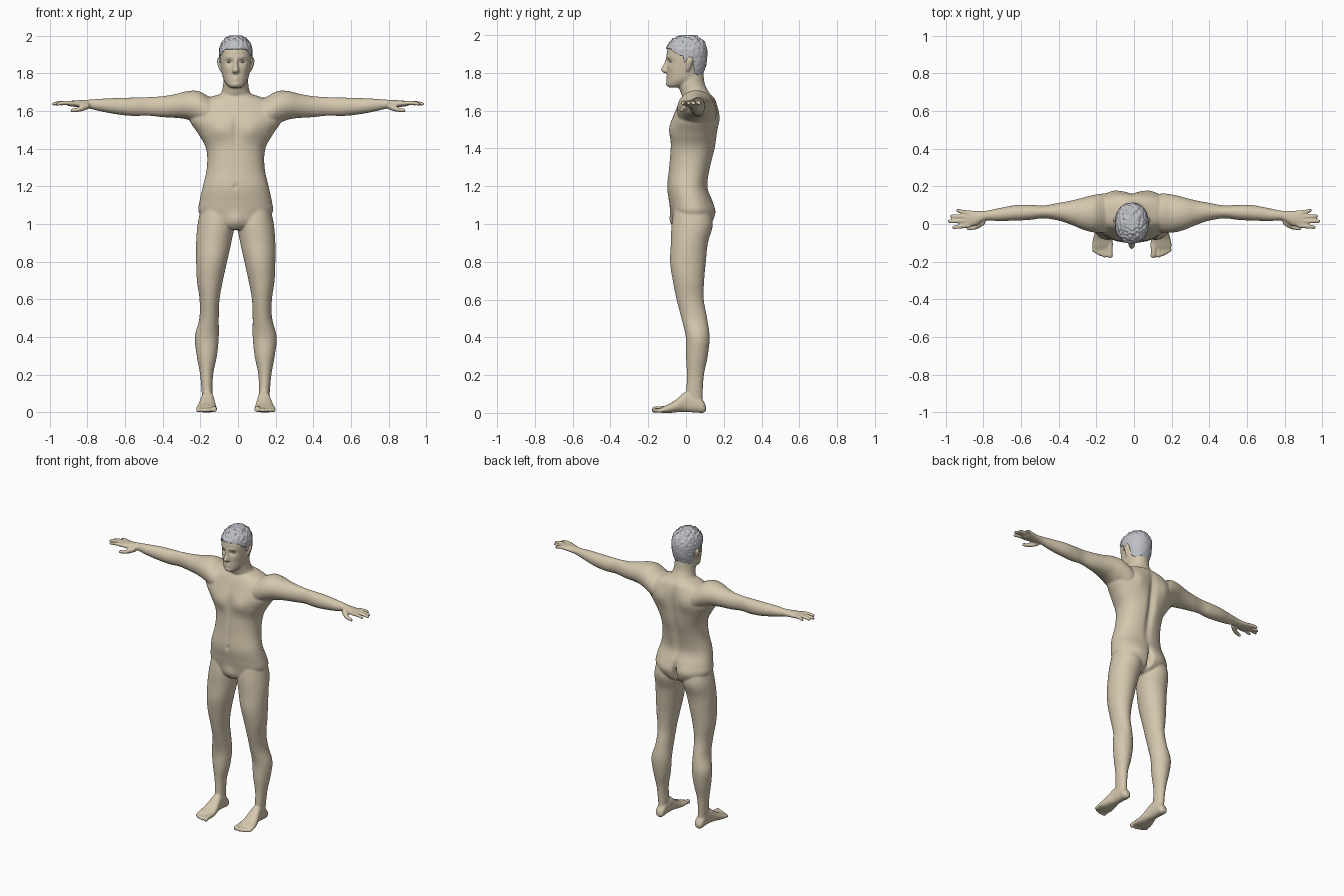
import bpy, bmesh, math
from mathutils import Vector, noise

cube = bpy.data.objects.get("Cube")
if cube:
    bpy.data.objects.remove(cube)

MID = -0.012  # the trunk, head and legs stand slightly off centre


def material(name, colour):
    mat = bpy.data.materials.new(name)
    mat.use_nodes = True
    mat.diffuse_color = (*colour, 1)
    bsdf = mat.node_tree.nodes["Principled BSDF"]
    bsdf.inputs["Base Color"].default_value = (*colour, 1)
    bsdf.inputs["Roughness"].default_value = 0.7
    return mat


def spline(rows, steps):
    """Smoothly resample a list of cross-sections."""
    out = []
    last = len(rows) - 1
    for i in range(last):
        a, b, c, d = (rows[max(0, min(last, i + k))] for k in (-1, 0, 1, 2))
        for s in range(steps):
            t = s / steps
            out.append([q + t / 2 * (r - p + t * (2 * p - 5 * q + 4 * r - w + t * (3 * (q - r) + w - p)))
                        for p, q, r, w in zip(a, b, c, d)])
    return out + [list(rows[-1])]


def loft(bm, axis, rows, steps=6, sides=32, side=1, shift=0, bumps=(), pad=0, power=1):
    """Loft sections (position, low a, high a, low b, high b) along an axis.
    Bumps are (x, z, x size, z size, height, front -1 or back 1)."""
    rings = []
    for pos, a0, a1, b0, b1 in spline(rows, steps):
        ring = []
        for k in range(sides):
            ang = math.tau * k / sides
            ca, sb = math.cos(ang), math.sin(ang)
            ca = math.copysign(abs(ca) ** power, ca)
            sb = math.copysign(abs(sb) ** power, sb)
            a = (a0 + a1) / 2 + ((a1 - a0) / 2 + pad) * ca
            b = (b0 + b1) / 2 + ((b1 - b0) / 2 + pad) * sb
            x, y, z = {"x": (pos, a, b), "y": (a, pos, b), "z": (a, b, pos)}[axis]
            for bx, bz, sx, sz, height, face in bumps:
                near = ((abs(x) - bx) / sx) ** 2 + ((z - bz) / sz) ** 2
                y += face * height * math.exp(-near) * math.sqrt(max(0, face * sb))
            ring.append(bm.verts.new((side * x + shift, y, z)))
        rings.append(ring)
    for lo, hi in zip(rings, rings[1:]):
        for k in range(sides):
            n = (k + 1) % sides
            bm.faces.new((lo[k], lo[n], hi[n], hi[k]))
    bm.faces.new(rings[0][::-1])
    bm.faces.new(rings[-1])


def round_rows(points):
    """Sections of a round tube from (position, a, b, radius)."""
    return [(p, a - r, a + r, b - r, b + r) for p, a, b, r in points]


def even(rows):
    """Sections symmetric in x from (z, half width, front, back)."""
    return [(z, -w, w, f, b) for z, w, f, b in rows]


def finish(name, bm, mat):
    bmesh.ops.recalc_face_normals(bm, faces=bm.faces)
    mesh = bpy.data.meshes.new(name)
    bm.to_mesh(mesh)
    bm.free()
    for poly in mesh.polygons:
        poly.use_smooth = True
    mesh.materials.append(mat)
    obj = bpy.data.objects.new(name, mesh)
    bpy.context.collection.objects.link(obj)
    return obj


skin = material("skin beige", (0.66, 0.57, 0.42))
hair_grey = material("hair grey", (0.52, 0.53, 0.57))
eye_white = material("eye white", (0.62, 0.62, 0.60))

# Trunk with chest, belly, spine and seat
trunk = even([(.97, .04, -.05, .08), (1.0, .14, -.07, .13), (1.06, .195, -.08, .15), (1.12, .192, -.09, .14),
              (1.2, .174, -.10, .115), (1.3, .153, -.09, .13), (1.4, .157, -.082, .155), (1.48, .2, -.08, .165),
              (1.55, .245, -.073, .17), (1.61, .24, -.052, .168), (1.66, .17, -.03, .155), (1.69, .08, -.01, .13)])
trunk_bumps = [(.08, 1.5, .06, .05, .016, -1), (0, 1.5, .015, .08, -.008, -1), (0, 1.3, .012, .12, -.005, -1),
               (0, 1.2, .009, .012, -.01, -1), (0, 1.02, .04, .04, .012, -1), (0, 1.42, .022, .2, -.022, 1),
               (0, 1.04, .013, .06, -.045, 1), (.09, 1.06, .06, .06, .012, 1), (.1, 1.56, .05, .06, .014, 1)]
body = bmesh.new()
loft(body, "z", trunk, steps=9, sides=96, shift=MID, bumps=trunk_bumps, power=.9)

# Neck
loft(body, "z", even([(1.62, .12, -.03, .15), (1.67, .1, -.02, .14), (1.7, .076, -.03, .12),
                      (1.74, .067, -.042, .1), (1.8, .064, -.045, .092)]), shift=MID)

# Head with sockets, brow, lips and chin
head = even([(1.722, .026, -.09, -.04), (1.735, .044, -.1, 0), (1.76, .062, -.101, .06), (1.79, .071, -.1, .082),
             (1.84, .079, -.1, .1), (1.88, .083, -.102, .106), (1.92, .082, -.1, .106), (1.955, .07, -.083, .092),
             (1.98, .046, -.052, .066), (1.993, .018, -.02, .035)])
face_bumps = [(.034, 1.86, .018, .011, -.014, -1), (.03, 1.885, .03, .008, .005, -1), (0, 1.772, .022, .01, .007, -1),
              (0, 1.772, .026, .0035, -.006, -1), (0, 1.74, .02, .012, .006, -1), (.05, 1.825, .016, .014, .004, -1)]
loft(body, "z", head, steps=9, sides=96, shift=MID, bumps=face_bumps, power=.92)
loft(body, "z", even([(1.88, .007, -.107, -.08), (1.85, .01, -.117, -.08), (1.82, .016, -.132, -.08),
                      (1.808, .018, -.13, -.08), (1.798, .011, -.114, -.08)]), shift=MID)

# Sections of the parts that come in pairs
ear = [(1.808, .07, .082, 0, .014), (1.825, .07, .09, -.002, .024), (1.86, .07, .1, 0, .038),
       (1.878, .072, .097, .006, .036), (1.885, .074, .09, .014, .028)]
arm = [(.1, -.03, .15, 1.5, 1.655), (.15, -.045, .162, 1.5, 1.675), (.21, -.045, .155, 1.53, 1.705),
       (.27, -.03, .14, 1.555, 1.705), (.33, -.005, .125, 1.563, 1.69), (.4, .018, .112, 1.567, 1.678),
       (.48, .03, .098, 1.575, 1.673), (.55, .022, .102, 1.573, 1.671), (.63, .018, .1, 1.58, 1.669),
       (.72, .016, .083, 1.596, 1.665), (.79, .018, .07, 1.612, 1.66), (.84, -.008, .07, 1.618, 1.657),
       (.885, -.016, .073, 1.624, 1.654), (.905, -.014, .068, 1.628, 1.65)]
fingers = [(.965, -.008, -.018), (.988, .016, .014), (.977, .038, .041), (.945, .059, .072)]
thumb = round_rows([(.79, .015, 1.628, .017), (.825, -.008, 1.615, .016), (.855, -.02, 1.606, .012),
                    (.88, -.024, 1.603, .01), (.89, -.025, 1.602, .005)])
leg = [(1.1, .03, .18, -.06, .12), (1.0, .008, .202, -.076, .142), (.9, .024, .21, -.08, .116),
       (.8, .046, .21, -.084, .105), (.7, .068, .206, -.07, .096), (.6, .086, .192, -.05, .094),
       (.5, .09, .193, -.024, .112), (.4, .09, .217, -.001, .125), (.3, .1, .207, 0, .115),
       (.2, .12, .189, .005, .095), (.1, .123, .18, 0, .088), (.04, .122, .176, 0, .09)]
foot = [(.106, .135, .163, .01, .035), (.09, .12, .177, 0, .065), (.05, .118, .18, .002, .1), (0, .115, .184, .004, .112),
        (-.04, .108, .195, .004, .08), (-.08, .102, .206, 0, .052), (-.115, .1, .211, 0, .036), (-.135, .105, .208, 0, .026)]
toes = [(.115, .016, -.18), (.143, .012, -.178), (.164, .011, -.171), (.183, .011, -.162), (.2, .011, -.15)]

for side in (1, -1):
    loft(body, "z", ear, side=side, shift=MID, sides=16)
    loft(body, "x", arm, side=side, sides=48)
    loft(body, "x", thumb, side=side, sides=16)
    for tip, base_y, tip_y in fingers:
        middle = (.88 + tip) / 2
        loft(body, "x", round_rows([(.87, base_y, 1.64, .012), (middle, (base_y + tip_y) / 2, 1.643, .0115),
                                    (tip - .008, tip_y, 1.637, .0095), (tip, tip_y, 1.635, .005)]),
             side=side, sides=16)
    loft(body, "z", leg, side=side, shift=MID, sides=48)
    loft(body, "y", foot, side=side, shift=MID, power=.85)
    for x, r, tip in toes:
        loft(body, "y", round_rows([(-.1, x, r + .006, r), (tip + .03, x, r + .004, r * .9),
                                    (tip + .008, x, r, r), (tip, x, r, r * .5)]), side=side, shift=MID, sides=16)

# Fuse the parts into one soft skin
person = finish("body", body, skin)
fuse = person.modifiers.new("fuse", "REMESH")
fuse.mode = "VOXEL"
fuse.voxel_size = 0.0055
fuse.use_smooth_shade = True
soften = person.modifiers.new("soften", "SMOOTH")
soften.factor = 0.5
soften.iterations = 5


def hairline(y):
    """Height of the hairline, from forehead past the ear to the nape."""
    marks = [(-.2, 1.93), (-.08, 1.925), (-.05, 1.9), (-.012, 1.89), (-.01, 1.855), (.012, 1.875),
             (.035, 1.875), (.05, 1.8), (.075, 1.775), (.2, 1.765)]
    for (y0, z0), (y1, z1) in zip(marks, marks[1:]):
        if y <= y1:
            return z0 + (z1 - z0) * (y - y0) / (y1 - y0)
    return marks[-1][1]


# Cropped hair, ruffled on top
hair = bmesh.new()
loft(hair, "z", head, steps=12, sides=112, shift=MID, pad=.006, power=.92)
low = [f for f in hair.faces if f.calc_center_median().z < hairline(f.calc_center_median().y)]
bmesh.ops.delete(hair, geom=low, context="FACES")
centre = Vector((MID, 0, 1.86))
for v in hair.verts:
    ruffle = .0025 + .006 * max(0, min(1, (v.co.z - 1.9) / .07))
    v.co += (v.co - centre).normalized() * ruffle * noise.noise(v.co * 70)
    v.co.z = min(2, v.co.z + .008 * max(0, (v.co.z - 1.9) / .1))
crop = finish("hair", hair, hair_grey)
shell = crop.modifiers.new("thickness", "SOLIDIFY")
shell.thickness = 0.012
shell.offset = -1

# Eyes
for side, label in ((1, "left"), (-1, "right")):
    eye = bmesh.new()
    bmesh.ops.create_uvsphere(eye, u_segments=24, v_segments=16, radius=.013)
    bmesh.ops.scale(eye, vec=(1.1, 1, .5), verts=eye.verts)
    bmesh.ops.translate(eye, vec=(MID + side * .034, -.075, 1.86), verts=eye.verts)
    finish(label + "_eye", eye, eye_white)
